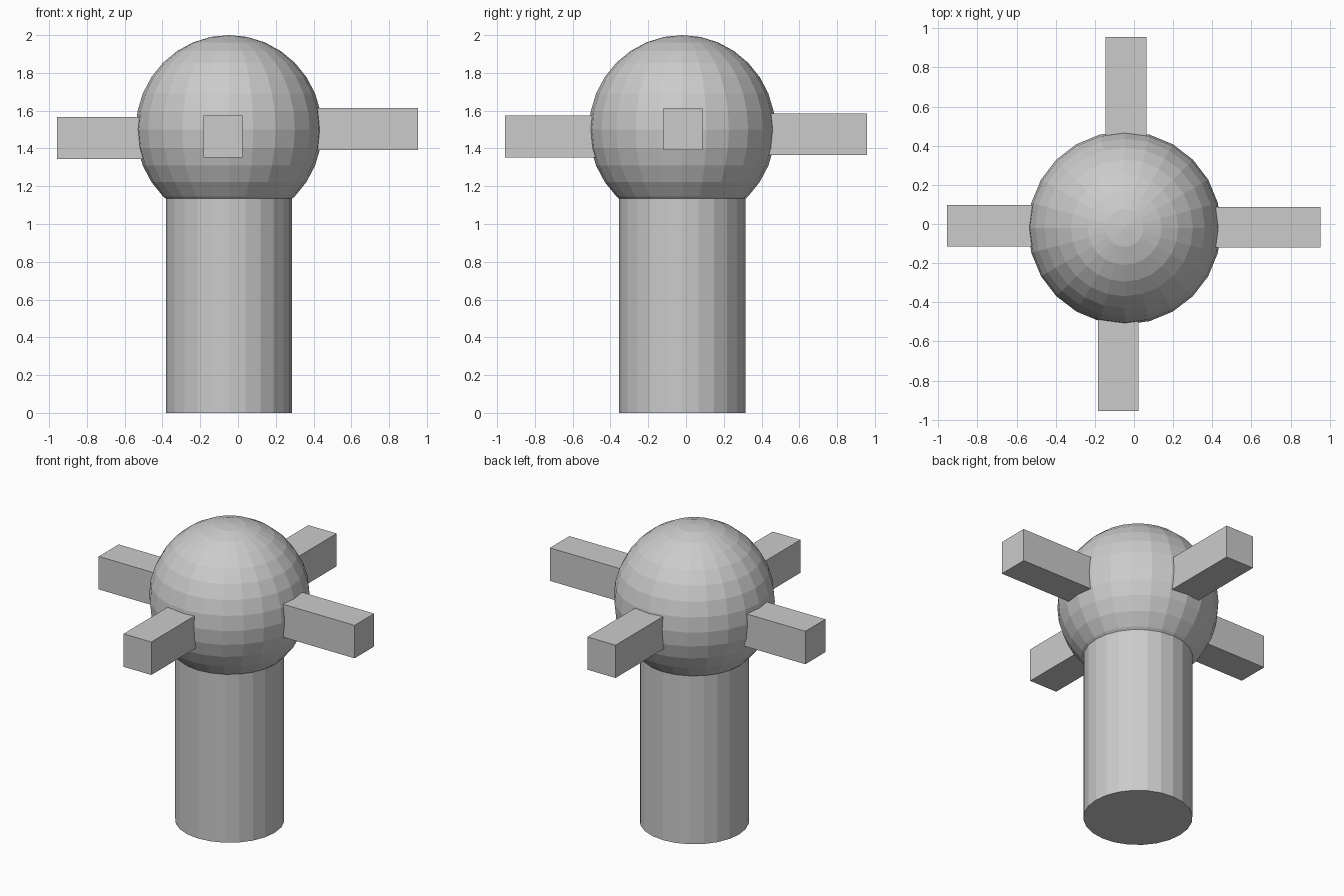
import bpy

if "Cube" in bpy.data.objects:
    bpy.data.objects.remove(bpy.data.objects["Cube"])

CX, CY = -0.048, -0.02  # axis shared by the post and the ball


def box(name, lo, hi):
    bpy.ops.mesh.primitive_cube_add(size=1, location=[(a + b) / 2 for a, b in zip(lo, hi)])
    ob = bpy.context.object
    ob.name = name
    ob.scale = [b - a for a, b in zip(lo, hi)]
    return ob


# Round post, its top hidden inside the ball
POST_TOP = 1.2
bpy.ops.mesh.primitive_cylinder_add(vertices=24, radius=0.334, depth=POST_TOP,
                                    location=(CX, CY, POST_TOP / 2))
bpy.context.object.name = "post"

# Faceted ball on top
bpy.ops.mesh.primitive_uv_sphere_add(segments=24, ring_count=16, radius=0.5,
                                     location=(CX, CY, 1.5))
ball = bpy.context.object
ball.name = "ball"
ball.scale = (0.987, 0.987, 1)

# Four square arms at slightly different heights, rooted inside the ball
box("right_arm", (0.25, -0.12, 1.393), (0.953, 0.088, 1.615))
box("left_arm", (-0.957, -0.116, 1.345), (-0.35, 0.096, 1.567))
box("front_arm", (-0.183, -0.957, 1.352), (0.024, -0.32, 1.574))
box("back_arm", (-0.145, 0.28, 1.364), (0.065, 0.957, 1.585))
